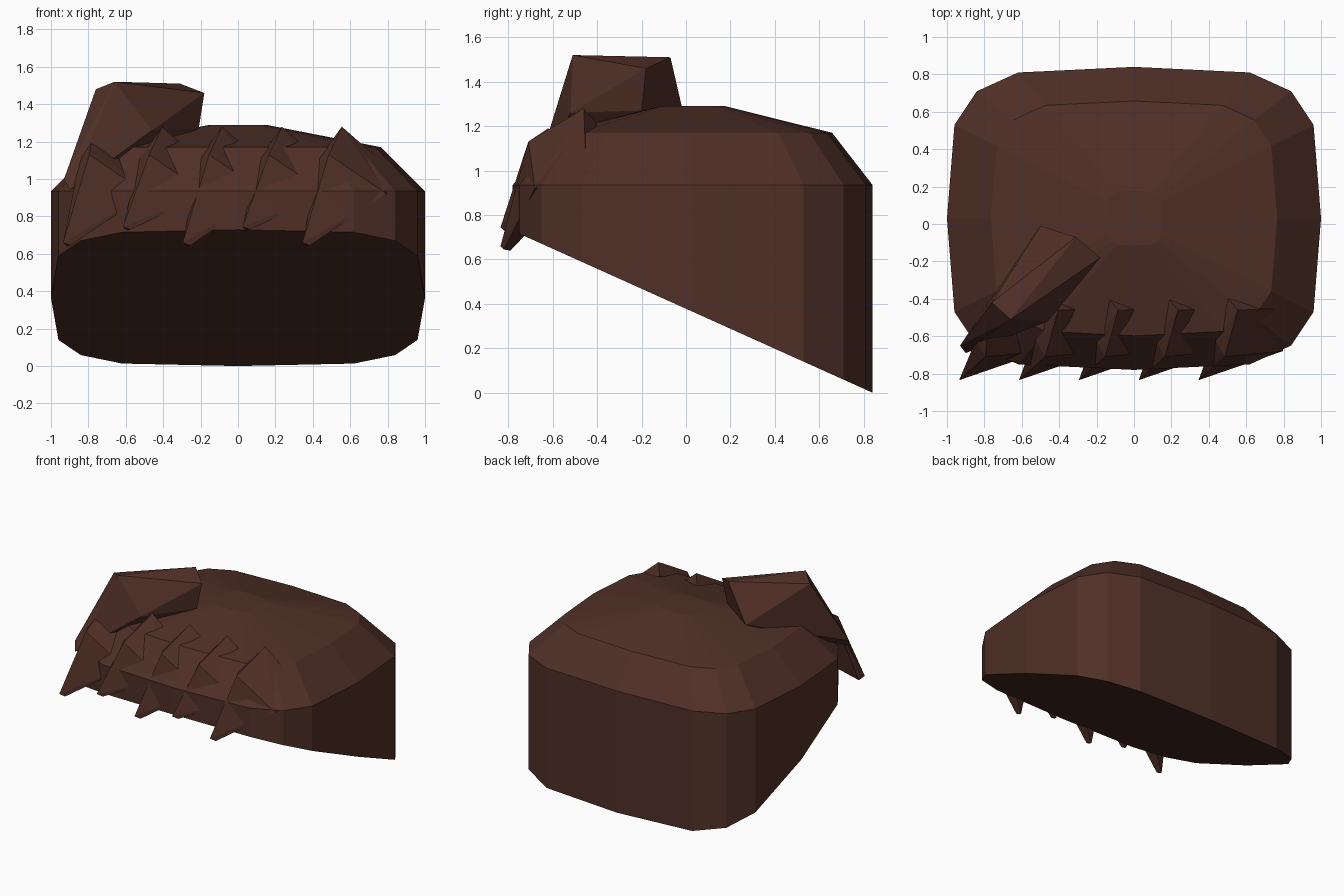
import bpy, bmesh

if "Cube" in bpy.data.objects:
    bpy.data.objects.remove(bpy.data.objects["Cube"])

brown = bpy.data.materials.new("dark_brown")
brown.diffuse_color = (0.08, 0.029, 0.02, 1)
brown.use_nodes = True
brown.node_tree.nodes["Principled BSDF"].inputs["Base Color"].default_value = brown.diffuse_color


def finish(name, bm):
    bmesh.ops.recalc_face_normals(bm, faces=bm.faces)
    mesh = bpy.data.meshes.new(name)
    bm.to_mesh(mesh)
    bm.free()
    mesh.materials.append(brown)
    obj = bpy.data.objects.new(name, mesh)
    bpy.context.collection.objects.link(obj)
    return obj


def hull(name, points):
    bm = bmesh.new()
    for p in points:
        bm.verts.new(p)
    res = bmesh.ops.convex_hull(bm, input=bm.verts)
    loose = [v for v in bm.verts if not v.link_faces]
    bmesh.ops.delete(bm, geom=loose, context='VERTS')
    return finish(name, bm)


# Rounded-square outline, mirrored from one quarter
CY = 0.03
quarter = [(1.0, 0.0), (0.96, 0.5), (0.84, 0.68), (0.62, 0.78), (0.0, 0.81)]
half = quarter + [(-x, y) for x, y in quarter[-2::-1]]
outline = half + [(x, -y) for x, y in half[-2:0:-1]]

# Hair cap: slanted open rim, straight sides, stepped dome
bm = bmesh.new()
rings = [[bm.verts.new((x, y + CY, 0.45 * (0.81 - y))) for x, y in outline]]
for sx, sy, z in ((1, 1, 0.935), (0.765, 0.775, 1.17), (0.15, 0.18, 1.29)):
    rings.append([bm.verts.new((x * sx, y * sy + CY, z)) for x, y in outline])
n = len(outline)
for a, b in zip(rings, rings[1:]):
    for i in range(n):
        j = (i + 1) % n
        bm.faces.new((a[i], a[j], b[j], b[i]))
bm.faces.new(rings[0])
bm.faces.new(rings[-1])
finish("hair_cap", bm)

# Row of pointed fringe locks, alternate tips raised
lock = [(0.21, -0.46, 1.28), (0.16, -0.40, 1.21), (0.09, -0.62, 1.11),
        (0.14, -0.71, 1.13), (0.45, -0.68, 0.92), (0.53, -0.45, 1.0)]
tip = [(0.0, -0.835, 0.66), (0.04, -0.82, 0.645), (0.02, -0.79, 0.64)]
for k in range(5):
    x0 = -0.935 + 0.32 * k
    lift = 0.085 if k % 2 else 0.0
    body = lock if k else [(0.15, -0.62, 1.19)] + lock[2:]
    pts = [(x0 + x, y, z) for x, y, z in body]
    pts += [(x0 + x, y, z + lift) for x, y, z in tip]
    hull("fringe_lock_%d" % (k + 1), pts)

# Large swept tuft on the upper side
hull("swept_tuft", [
    (-0.66, -0.51, 1.52), (-0.31, -0.07, 1.51), (-0.18, -0.18, 1.46),
    (-0.50, -0.01, 1.25), (-0.21, -0.20, 1.27), (-0.76, -0.42, 1.48),
    (-0.93, -0.65, 1.00), (-0.90, -0.69, 0.94), (-0.46, -0.52, 1.26)])
